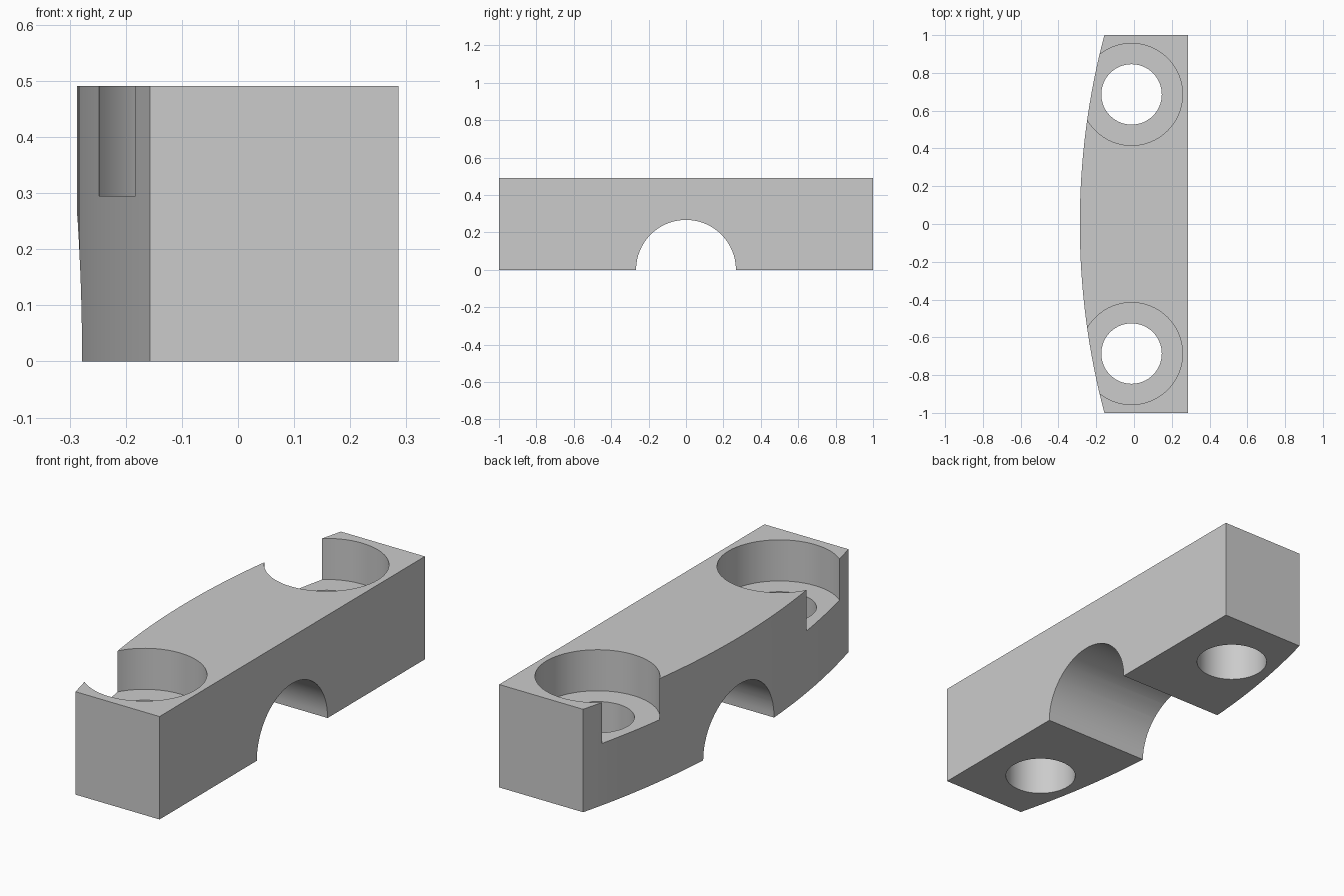
import bpy, bmesh, math

if "Cube" in bpy.data.objects:
    bpy.data.objects.remove(bpy.data.objects["Cube"], do_unlink=True)

HEIGHT = 0.491
BACK_X, CORNER_X, BULGE_X = 0.286, -0.157, -0.287
HOLE_X, HOLE_Y = -0.013, 0.686

grey = bpy.data.materials.new("plain grey")
grey.use_nodes = True
colour = (0.6, 0.6, 0.6, 1)
grey.diffuse_color = colour
grey.node_tree.nodes["Principled BSDF"].inputs["Base Color"].default_value = colour


def make_body():
    """Block outline with one shallow arc side, extruded upward."""
    sag = CORNER_X - BULGE_X
    radius = (1 + sag * sag) / (2 * sag)
    half = math.asin(1 / radius)
    steps = 32
    outline = [(BACK_X, -1), (BACK_X, 1)]
    for i in range(steps + 1):
        a = half - 2 * half * i / steps
        outline.append((BULGE_X + radius * (1 - math.cos(a)), radius * math.sin(a)))
    bm = bmesh.new()
    face = bm.faces.new([bm.verts.new((x, y, 0)) for x, y in outline])
    top = bmesh.ops.extrude_face_region(bm, geom=[face])["geom"]
    bmesh.ops.translate(bm, vec=(0, 0, HEIGHT),
                        verts=[v for v in top if isinstance(v, bmesh.types.BMVert)])
    bmesh.ops.recalc_face_normals(bm, faces=bm.faces)
    mesh = bpy.data.meshes.new("clamp_block")
    bm.to_mesh(mesh)
    bm.free()
    mesh.materials.append(grey)
    obj = bpy.data.objects.new("clamp_block", mesh)
    bpy.context.collection.objects.link(obj)
    return obj


def cut(target, radius, depth, location, rotation=(0, 0, 0)):
    """Subtract a cylinder from the target."""
    bpy.ops.mesh.primitive_cylinder_add(vertices=64, radius=radius, depth=depth,
                                        location=location, rotation=rotation)
    cutter = bpy.context.object
    cutter.name = "cutter"
    cutter.hide_render = True
    cutter.data.materials.append(grey)
    bpy.ops.object.select_all(action="DESELECT")
    bpy.context.view_layer.objects.active = target
    target.select_set(True)
    mod = target.modifiers.new("cut", "BOOLEAN")
    mod.operation = "DIFFERENCE"
    mod.solver = "EXACT"
    mod.object = cutter
    bpy.ops.object.modifier_apply(modifier=mod.name)
    bpy.data.objects.remove(cutter, do_unlink=True)


block = make_body()

# Shaft arch across the underside
cut(block, 0.267, 2, (0, 0, 0), (0, math.pi / 2, 0))

# Bolt holes with counterbores that break through the curved side
for side in (-1, 1):
    cut(block, 0.27, 1, (HOLE_X, side * HOLE_Y, 0.295 + 0.5))
    cut(block, 0.16, 2, (HOLE_X, side * HOLE_Y, 0))

bpy.ops.object.shade_smooth_by_angle(angle=math.radians(30))
